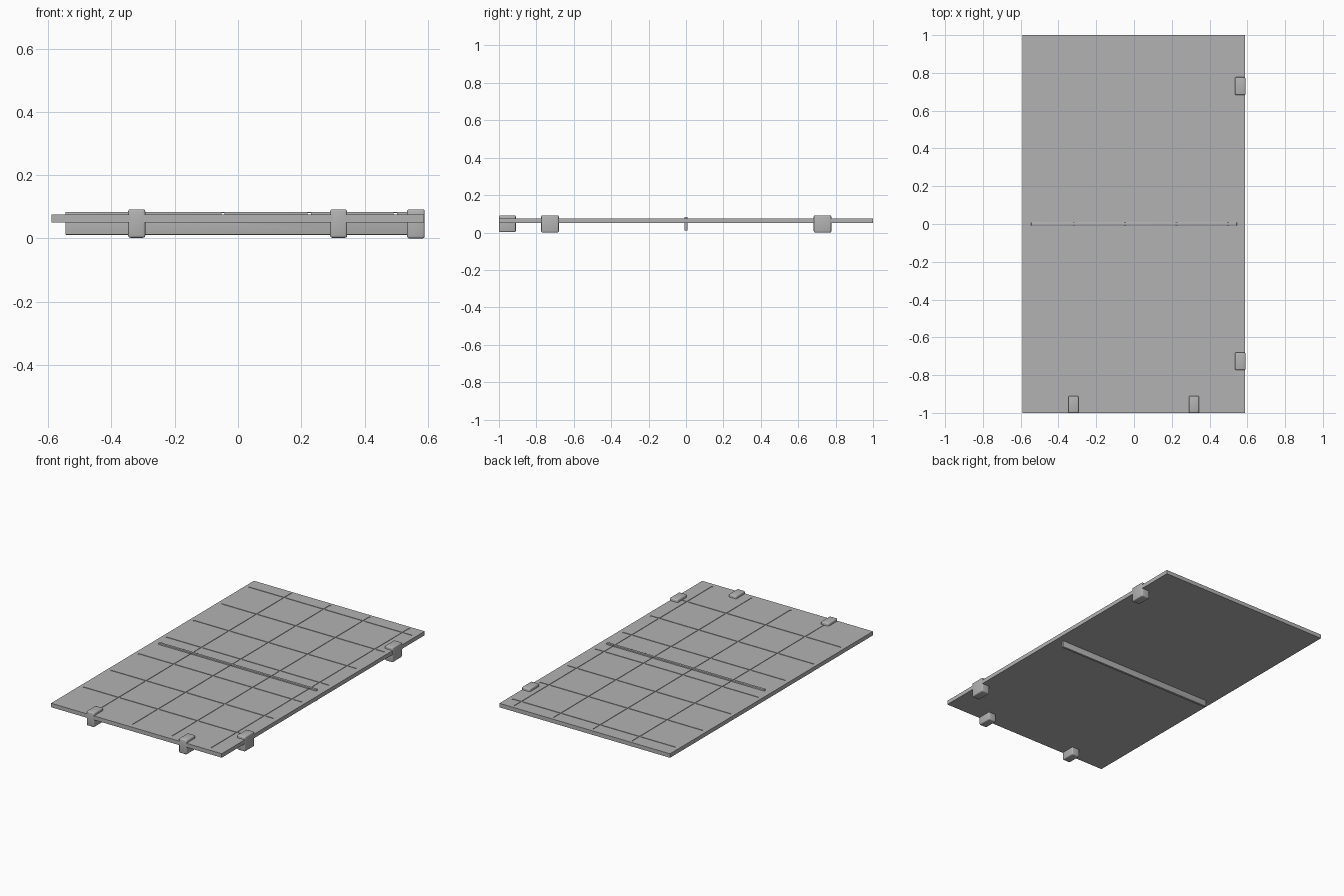
import bpy

default = bpy.data.objects.get("Cube")
if default:
    bpy.data.objects.remove(default, do_unlink=True)

grey = bpy.data.materials.new("plain grey")
grey.use_nodes = True
colour = (0.45, 0.45, 0.45, 1)
grey.diffuse_color = colour
grey.node_tree.nodes["Principled BSDF"].inputs["Base Color"].default_value = colour


def box(name, x, y, z, bevel=0):
    """Box spanning the given (low, high) pairs."""
    spans = (x, y, z)
    bpy.ops.mesh.primitive_cube_add(size=1, location=[(a + b) / 2 for a, b in spans])
    ob = bpy.context.object
    ob.name = name
    ob.scale = [b - a for a, b in spans]
    bpy.ops.object.transform_apply(location=True, rotation=False, scale=True)
    ob.data.materials.append(grey)
    if bevel:
        mod = ob.modifiers.new("rounded edges", "BEVEL")
        mod.width = bevel
        mod.segments = 3
        bpy.ops.object.modifier_apply(modifier=mod.name)
        bpy.ops.object.shade_smooth_by_angle()
    return ob


def join(name, parts):
    bpy.ops.object.select_all(action="DESELECT")
    for p in parts:
        p.select_set(True)
    bpy.context.view_layer.objects.active = parts[0]
    bpy.ops.object.join()
    parts[0].name = name
    parts[0].hide_render = True
    return parts[0]


def cut(ob, cutter):
    bpy.context.view_layer.objects.active = ob
    mod = ob.modifiers.new("grooves", "BOOLEAN")
    mod.operation = "DIFFERENCE"
    mod.solver = "EXACT"
    mod.object = cutter
    bpy.ops.object.modifier_apply(modifier=mod.name)


# Flat panel and the cross bar running through its middle
panel = box("panel", (-0.59, 0.588), (-1, 1), (0.05, 0.075))
bar = box("cross_bar", (-0.545, 0.545), (-0.008, 0.008), (0.011, 0.084), 0.003)

# Shallow grid of grooves in the top face
w, pitch, depth = 0.005, 0.272, (0.072, 0.08)
long_cuts = [box("cut", (x - w, x + w), (-0.97, 0.98), depth)
             for x in (-0.319 + pitch * i for i in range(4))]
cross_cuts = [box("cut", (-0.565, 0.56), (y - w, y + w), depth)
              for y in (-0.72 + pitch * i for i in range(7))]
long_cutter = join("long_groove_cutter", long_cuts)
cross_cutter = join("cross_groove_cutter", cross_cuts)
cut(panel, long_cutter)
cut(panel, cross_cutter)
cut(bar, long_cutter)
for cutter in (long_cutter, cross_cutter):
    bpy.data.objects.remove(cutter, do_unlink=True)

# Edge clips: two on the front edge, two on the left edge
clip_z = (0.002, 0.092)
for side, x in (("right", -0.32), ("left", 0.318)):
    box("front_clip_" + side, (x - 0.027, x + 0.027), (-1, -0.91), clip_z, 0.007)
for end, y in (("front", -0.727), ("back", 0.73)):
    box("side_clip_" + end, (0.534, 0.59), (y - 0.047, y + 0.047), (0, 0.092), 0.007)
